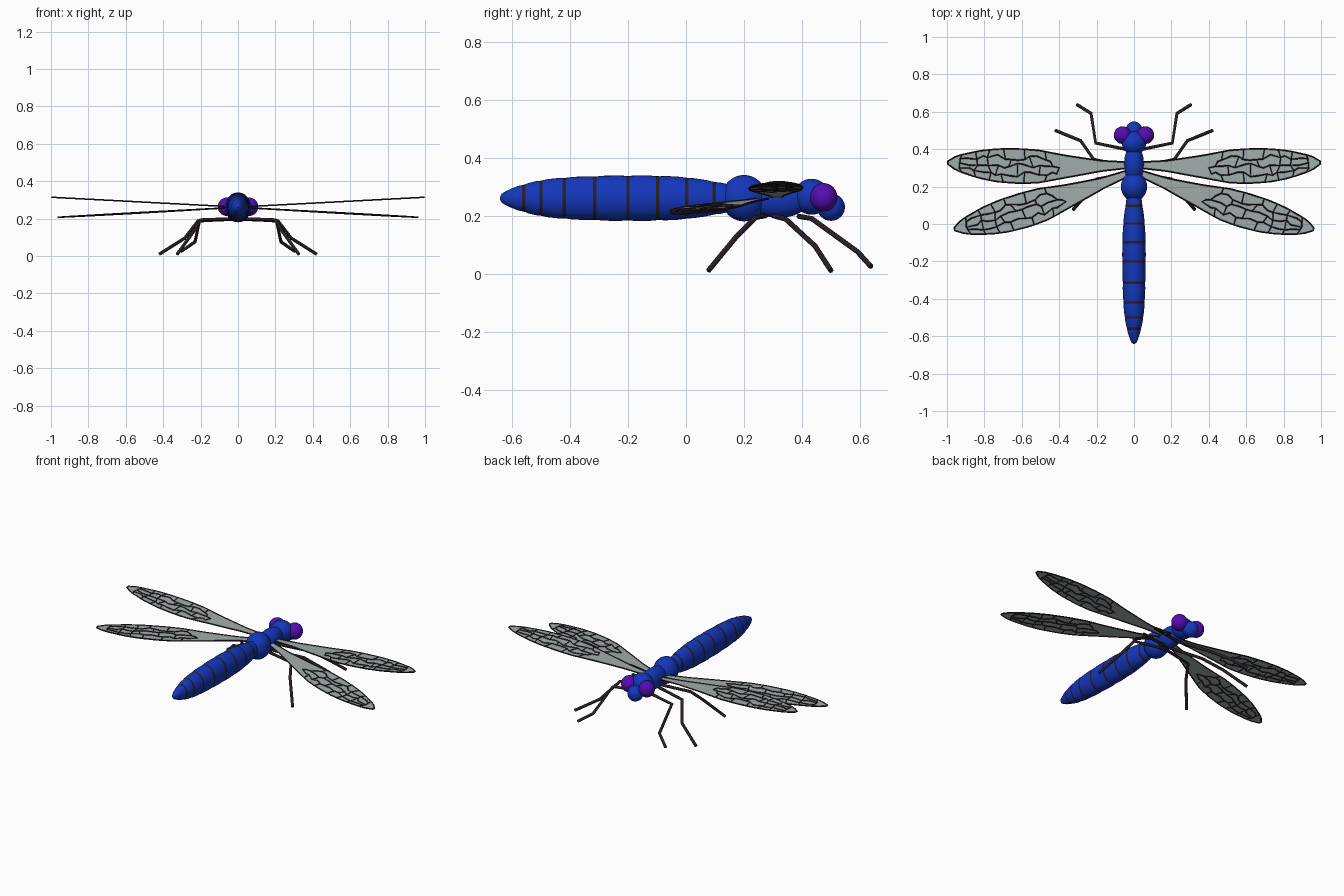
import bpy, bmesh, math, random
from mathutils import Vector

if "Cube" in bpy.data.objects:
    bpy.data.objects.remove(bpy.data.objects["Cube"])

random.seed(4)


def material(name, rgb):
    m = bpy.data.materials.new(name)
    m.diffuse_color = (*rgb, 1)
    m.use_nodes = True
    m.node_tree.nodes["Principled BSDF"].inputs["Base Color"].default_value = m.diffuse_color
    return m


BLUE = material("body blue", (0.007, 0.038, 0.50))
PURPLE = material("eye purple", (0.09, 0.004, 0.45))
DARK = material("dark brown", (0.022, 0.013, 0.018))
GREY = material("wing grey", (0.36, 0.42, 0.41))


def add_mesh(name, bm, mats):
    me = bpy.data.meshes.new(name)
    bm.to_mesh(me)
    bm.free()
    for m in mats:
        me.materials.append(m)
    ob = bpy.data.objects.new(name, me)
    bpy.context.collection.objects.link(ob)
    return ob


def ball(name, loc, size, mat):
    bpy.ops.mesh.primitive_uv_sphere_add(segments=32, ring_count=20, radius=1, location=loc)
    ob = bpy.context.object
    ob.name, ob.scale = name, size
    ob.data.materials.append(mat)
    bpy.ops.object.shade_smooth()
    return ob


def lerp_table(table, t):
    for (a, va), (b, vb) in zip(table, table[1:]):
        if t <= b:
            return va + (vb - va) * max(0, t - a) / (b - a)
    return table[-1][1]


# Thorax, head and eyes
ball("rear_thorax", (0, 0.2, 0.26), (0.07, 0.078, 0.08), BLUE)
ball("front_thorax", (0, 0.32, 0.256), (0.053, 0.105, 0.064), BLUE)
ball("head", (0, 0.433, 0.265), (0.065, 0.062, 0.062), BLUE)
ball("face", (0, 0.5, 0.229), (0.045, 0.048, 0.047), BLUE)
for s, side in ((-1, "left"), (1, "right")):
    ball(side + "_eye", (s * 0.061, 0.475, 0.263), (0.047, 0.047, 0.049), PURPLE)

# Abdomen: oval lathe with dark rings pressed in between slightly swollen segments
PROFILE = [(-0.642, 0.004), (-0.635, 0.016), (-0.62, 0.025), (-0.6, 0.034), (-0.57, 0.046),
           (-0.5, 0.063), (-0.42, 0.072), (-0.31, 0.077), (-0.2, 0.079), (-0.1, 0.078),
           (0.0, 0.073), (0.1, 0.058), (0.16, 0.045)]
RINGS = [-0.56, -0.5, -0.42, -0.314, -0.2, -0.097, 0.002, 0.098]
HALF = 0.006
ys = [p[0] for p in PROFILE[:4]]
bounds = RINGS + [0.16]
ys += [-0.58]
for a, b in zip(bounds, bounds[1:]):
    ys += [a - HALF, a + HALF] + [a + HALF + (b - a - 2 * HALF) * k / 4 for k in (1, 2, 3)]
ys.append(0.16)
bm = bmesh.new()
N = 32
loops = []
for y in ys:
    r = lerp_table(PROFILE, y)
    if any(abs(y - c) < HALF + 1e-5 for c in RINGS):
        r -= 0.002
    loops.append([bm.verts.new((0.8 * r * math.cos(2 * math.pi * k / N), y,
                                0.26 + r * math.sin(2 * math.pi * k / N))) for k in range(N)])
for A, B in zip(loops, loops[1:]):
    mid = (A[0].co.y + B[0].co.y) / 2
    for k in range(N):
        f = bm.faces.new((A[k], A[k - 1], B[k - 1], B[k]))
        f.smooth = True
        f.material_index = int(any(abs(mid - c) < HALF for c in RINGS))
bm.faces.new(loops[0])
bm.faces.new(loops[-1])
bmesh.ops.recalc_face_normals(bm, faces=bm.faces[:])
add_mesh("abdomen", bm, [BLUE, DARK])

# Wings: leaf-shaped membrane of staggered cells, with veins along the cell edges
WIDTH = [(0, 0.016), (0.15, 0.028), (0.35, 0.06), (0.5, 0.087), (0.6, 0.092), (0.72, 0.088),
         (0.82, 0.074), (0.92, 0.048), (0.97, 0.029), (1, 0.008)]


def wings(name, root, tip, bow):
    root, tip = Vector(root), Vector(tip)
    axis = tip - root
    across = Vector((-axis.y, axis.x, 0)).normalized()
    cols, rows = 26, 4
    bm = bmesh.new()
    grid = []
    for i in range(cols + 1):
        u = i / cols
        w = lerp_table(WIDTH, u)
        line = []
        for j in range(rows + 1):
            inner = 0 < j < rows and 0 < i < cols
            du = random.uniform(-0.012, 0.012) if inner else 0
            v = 2 * j / rows - 1 + (random.uniform(-0.16, 0.16) if inner else 0)
            line.append(bm.verts.new(root + axis * (u + du)
                                     + across * (w * v - bow * math.sin(math.pi * u))))
        grid.append(line)
    for i in range(cols):
        for j in range(rows):
            bm.faces.new((grid[i][j], grid[i + 1][j], grid[i + 1][j + 1], grid[i][j + 1]))
    # merge cells into a brick pattern, with fewer rows towards the root
    drop = []
    for i in range(1, cols):
        for j in range(rows):
            step = 3 if i < cols * 0.75 else 2
            if (i + 2 * j) % step:
                drop.append(bm.edges.get((grid[i][j], grid[i][j + 1])))
    for i in range(cols):
        for j in range(1, rows):
            if i < 4 or (i < 10 and j != 2) or i >= cols - 1:
                drop.append(bm.edges.get((grid[i][j], grid[i + 1][j])))
    bmesh.ops.dissolve_edges(bm, edges=drop, use_verts=False)
    bmesh.ops.recalc_face_normals(bm, faces=bm.faces[:])
    if sum(f.normal.z for f in bm.faces) < 0:
        bmesh.ops.reverse_faces(bm, faces=bm.faces[:])
    ob = add_mesh(name, bm, [GREY, DARK])
    veins = ob.modifiers.new("veins", 'WIREFRAME')
    veins.thickness = 0.008
    veins.use_replace = False
    veins.use_even_offset = False
    veins.use_boundary = True
    veins.material_offset = 1
    ob.modifiers.new("mirror", 'MIRROR').use_mirror_merge = False


wings("fore_wings", (0.03, 0.315, 0.263), (0.996, 0.328, 0.314), 0.014)
wings("hind_wings", (0.03, 0.272, 0.259), (0.96, -0.028, 0.207), 0.018)

# Legs: thin bent tubes
LEGS = {
    "front": [(0, 0.39, 0.197), (0.205, 0.433, 0.19), (0.23, 0.592, 0.075), (0.305, 0.638, 0.024)],
    "middle": [(0, 0.3, 0.2), (0.215, 0.345, 0.187), (0.285, 0.445, 0.095), (0.42, 0.5, 0.01)],
    "rear": [(0, 0.275, 0.2), (0.2, 0.24, 0.193), (0.238, 0.176, 0.13), (0.325, 0.077, 0.01)],
}
for part, path in LEGS.items():
    for s, side in ((-1, "left"), (1, "right")):
        cu = bpy.data.curves.new(f"{part}_{side}_leg", 'CURVE')
        cu.dimensions = '3D'
        cu.bevel_depth, cu.bevel_resolution, cu.use_fill_caps = 0.009, 2, True
        sp = cu.splines.new('POLY')
        sp.points.add(len(path) - 1)
        for p, (x, y, z) in zip(sp.points, path):
            p.co = (s * x, y, z, 1)
        cu.materials.append(DARK)
        ob = bpy.data.objects.new(f"{part}_{side}_leg", cu)
        bpy.context.collection.objects.link(ob)
        bpy.ops.object.select_all(action='DESELECT')
        ob.select_set(True)
        bpy.context.view_layer.objects.active = ob
        bpy.ops.object.convert(target='MESH')
